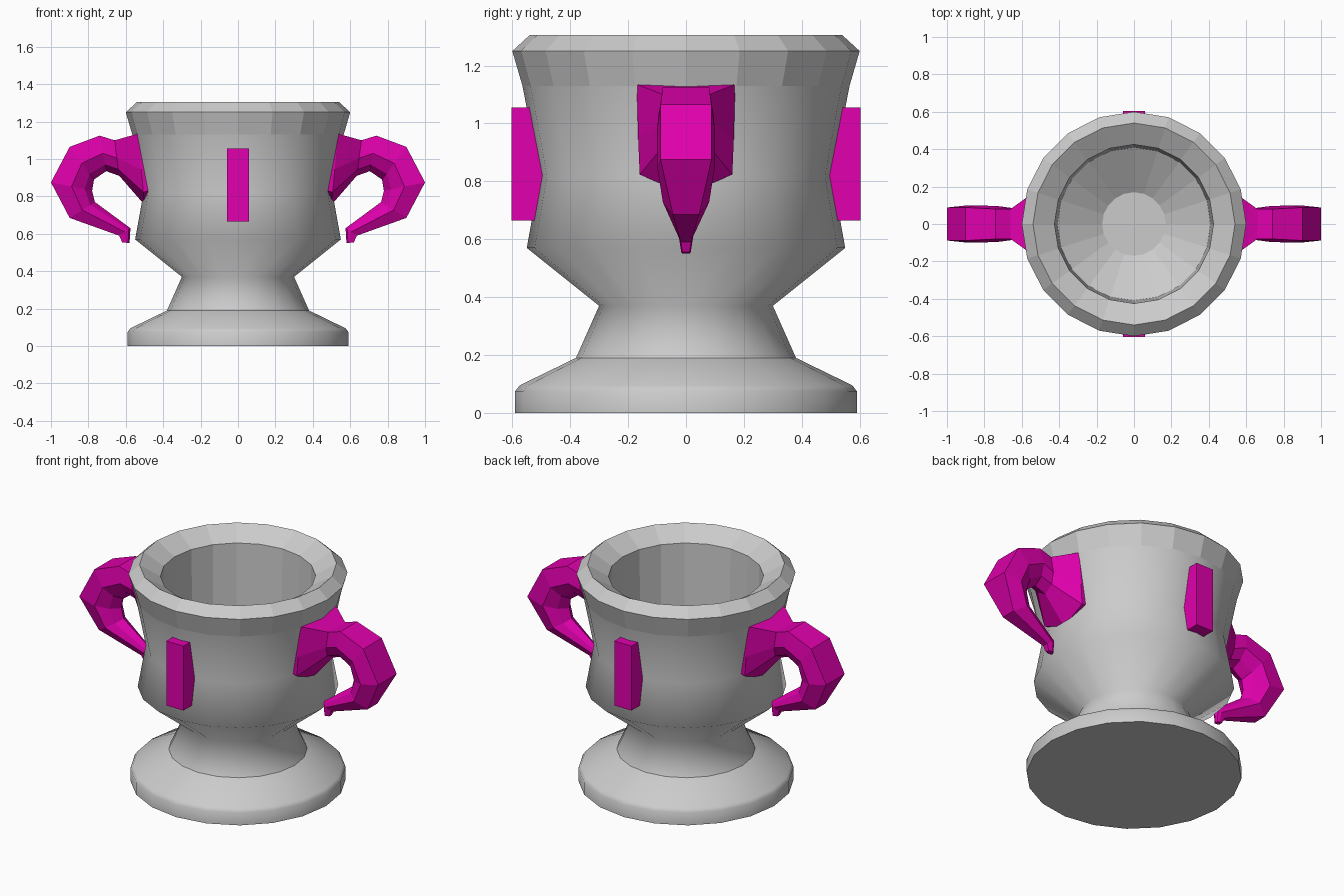
import bpy, bmesh, math

if "Cube" in bpy.data.objects:
    bpy.data.objects.remove(bpy.data.objects["Cube"])

SIDES = 20

pink = bpy.data.materials.new("pink")
pink.diffuse_color = (0.75, 0.0, 0.42, 1)
pink.use_nodes = True
pink.node_tree.nodes["Principled BSDF"].inputs["Base Color"].default_value = pink.diffuse_color


def finish(bm, name, mat=None):
    bmesh.ops.recalc_face_normals(bm, faces=bm.faces[:])
    me = bpy.data.meshes.new(name)
    bm.to_mesh(me)
    bm.free()
    ob = bpy.data.objects.new(name, me)
    bpy.context.collection.objects.link(ob)
    if mat:
        me.materials.append(mat)
    return ob


def skin(bm, rings):
    """Join closed rings of equal length with quads and cap both ends."""
    vs = [[bm.verts.new(p) for p in r] for r in rings]
    n = len(vs[0])
    bands = [[bm.faces.new((a[i], a[(i + 1) % n], b[(i + 1) % n], b[i])) for i in range(n)]
             for a, b in zip(vs, vs[1:])]
    bm.faces.new(vs[0])
    bm.faces.new(vs[-1])
    return vs, bands


# Cup: one turned profile, up the outside and down the inside
profile = [(0.59, 0), (0.59, 0.075), (0.575, 0.095), (0.38, 0.19), (0.30, 0.37),
           (0.55, 0.57), (0.505, 0.82), (0.565, 1.13), (0.60, 1.25), (0.54, 1.305),
           (0.425, 1.235), (0.41, 0.62), (0.17, 0.47)]
bm = bmesh.new()
rings = [[(r * math.cos(2 * math.pi * i / SIDES), r * math.sin(2 * math.pi * i / SIDES), z)
          for i in range(SIDES)] for r, z in profile]
vs, bands = skin(bm, rings)
for band in bands[:7]:              # outside below the rim is smooth
    for f in band:
        f.smooth = True
for k in (0, 3, 7):                 # hard edges at the foot, step and rim
    for i in range(SIDES):
        bm.edges.get((vs[k][i], vs[k][(i + 1) % SIDES])).smooth = False
finish(bm, "cup")

# Handles: sections as (inner x, z), (outer x, z), half widths outer / middle / inner
sections = [((0.43, 0.78), (0.45, 1.12), 0.17, 0.165, 0.16),
            ((0.50, 0.755), (0.535, 1.135), 0.17, 0.165, 0.16),
            ((0.635, 0.91), (0.66, 1.10), 0.08, 0.085, 0.06),
            ((0.705, 0.935), (0.74, 1.125), 0.08, 0.095, 0.06),
            ((0.77, 0.89), (0.90, 1.065), 0.088, 0.10, 0.06),
            ((0.78, 0.83), (1.00, 0.875), 0.088, 0.10, 0.06),
            ((0.765, 0.77), (0.90, 0.685), 0.045, 0.08, 0.05),
            ((0.575, 0.63), (0.635, 0.59), 0.018, 0.025, 0.018),
            ((0.58, 0.55), (0.62, 0.555), 0.012, 0.016, 0.012)]
for side, label in ((1, "right"), (-1, "left")):
    bm = bmesh.new()
    rings = []
    for (xi, zi), (xo, zo), wo, wm, wi in sections:
        outline = [(0, wo), (0.5, wm), (0.82, wi), (1, 0), (0.82, -wi), (0.5, -wm), (0, -wo)]
        rings.append([(side * (xo + (xi - xo) * t), y, zo + (zi - zo) * t) for t, y in outline])
    skin(bm, rings)
    finish(bm, label + "_handle", pink)

# Upright plates on the front and back
for side, label in ((-1, "front"), (1, "back")):
    bm = bmesh.new()
    bmesh.ops.create_cube(bm, size=1)
    for v in bm.verts:
        v.co = (v.co.x * 0.115, side * 0.5415 + v.co.y * 0.123, 0.86 + v.co.z * 0.39)
    finish(bm, label + "_plate", pink)
